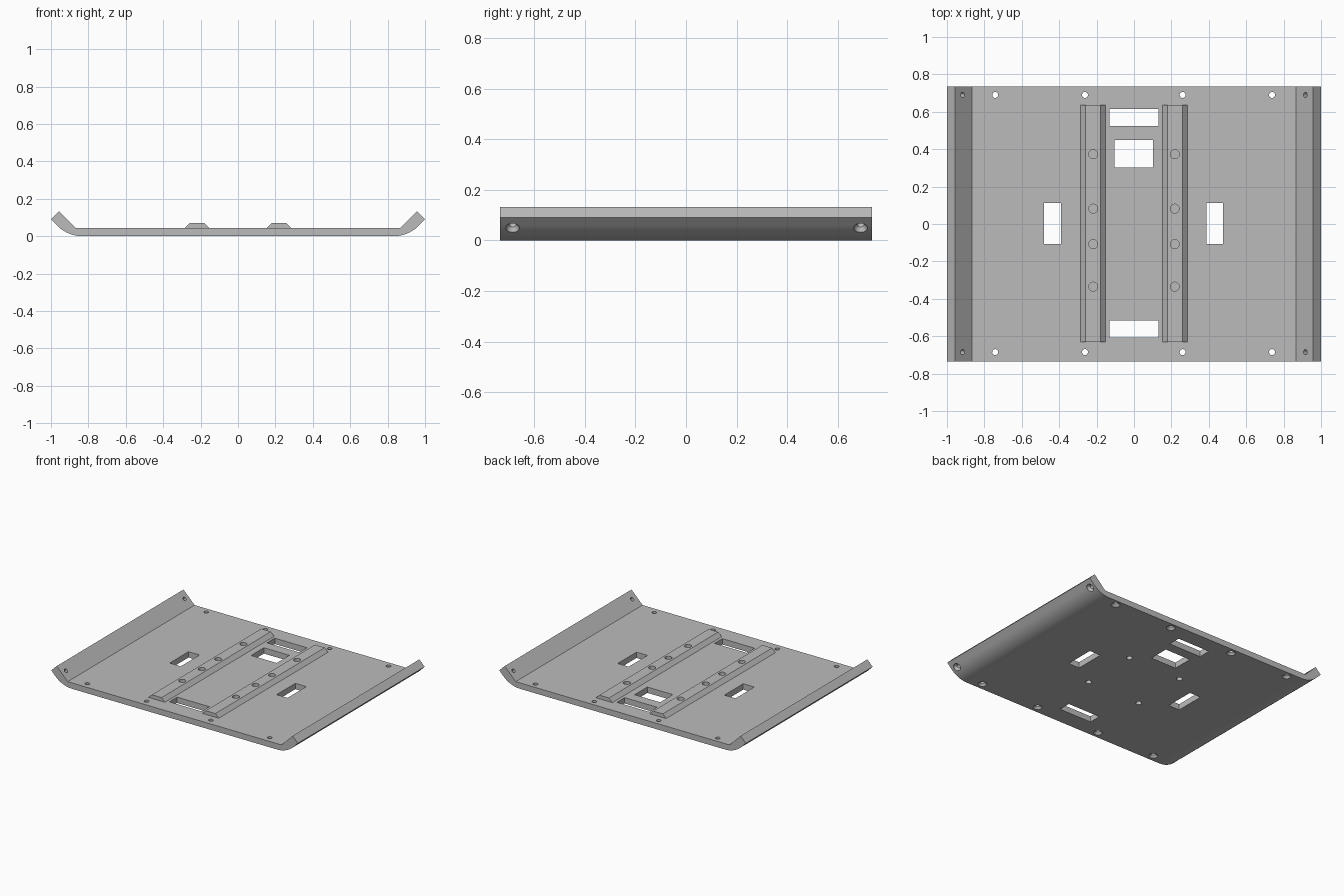
import bpy, bmesh, math
from mathutils import Matrix, Vector

if "Cube" in bpy.data.objects:
    bpy.data.objects.remove(bpy.data.objects["Cube"])

T = 0.043      # plate thickness
HALF = 0.735   # half length along y

grey = bpy.data.materials.new("plate_grey")
grey.diffuse_color = (0.5, 0.5, 0.5, 1)
grey.use_nodes = True
grey.node_tree.nodes["Principled BSDF"].inputs["Base Color"].default_value = grey.diffuse_color


def make_object(name, bm):
    bmesh.ops.recalc_face_normals(bm, faces=bm.faces)
    me = bpy.data.meshes.new(name)
    bm.to_mesh(me)
    bm.free()
    me.materials.append(grey)
    ob = bpy.data.objects.new(name, me)
    bpy.context.collection.objects.link(ob)
    return ob


def extrude_profile(name, pts, y0, y1):
    """Extrude an x-z outline along y."""
    bm = bmesh.new()
    face = bm.faces.new([bm.verts.new((x, y0, z)) for x, z in pts])
    res = bmesh.ops.extrude_face_region(bm, geom=[face])
    verts = [v for v in res["geom"] if isinstance(v, bmesh.types.BMVert)]
    bmesh.ops.translate(bm, verts=verts, vec=(0, y1 - y0, 0))
    return make_object(name, bm)


def add_round(bm, rings, mat, n=24):
    """Closed turned solid; rings are (radius, height) pairs."""
    loops = [[bm.verts.new(mat @ Vector((r * math.cos(2 * math.pi * i / n),
                                         r * math.sin(2 * math.pi * i / n), h)))
              for i in range(n)] for r, h in rings]
    for a, b in zip(loops, loops[1:]):
        for i in range(n):
            j = (i + 1) % n
            bm.faces.new((a[i], a[j], b[j], b[i]))
    bm.faces.new(loops[0][::-1])
    bm.faces.new(loops[-1])


def cut(ob, bm):
    """Subtract the solids in bm from ob."""
    cutter = make_object("cutter", bm)
    cutter.hide_render = True
    bpy.context.view_layer.objects.active = ob
    mod = ob.modifiers.new("cut", 'BOOLEAN')
    mod.operation, mod.solver, mod.object = 'DIFFERENCE', 'EXACT', cutter
    bpy.ops.object.modifier_apply(modifier=mod.name)
    bpy.data.objects.remove(cutter)


def shade(ob):
    bpy.ops.object.select_all(action='DESELECT')
    ob.select_set(True)
    bpy.context.view_layer.objects.active = ob
    bpy.ops.object.shade_smooth_by_angle(angle=math.radians(25))


# Plate with upturned flanges: rounded underside bend, sharp inner bend
R, X0 = 0.19, 0.832
right = [(X0 + R * math.sin(a), R * (1 - math.cos(a)))
         for a in (math.radians(45 * i / 10) for i in range(11))]
right += [(1.0, 0.09), (0.957, 0.133), (0.867, T)]
plate = extrude_profile("plate", right + [(-x, z) for x, z in reversed(right)], -HALF, HALF)

cutters = bmesh.new()
# Rectangular windows: x0, x1, y0, y1
for x0, x1, y0, y1 in [(-0.132, 0.13, 0.525, 0.615), (-0.105, 0.102, 0.302, 0.45),
                       (-0.132, 0.13, -0.607, -0.517),
                       (-0.48, -0.39, -0.106, 0.112), (0.387, 0.476, -0.106, 0.112)]:
    mat = Matrix.Translation(((x0 + x1) / 2, (y0 + y1) / 2, 0.02)) @ \
        Matrix.Diagonal((x1 - x0, y1 - y0, 0.2, 1))
    bmesh.ops.create_cube(cutters, size=1, matrix=mat)

# Screw holes countersunk from the underside, along the edges and in the flanges
for y in (-0.685, 0.69):
    for x in (-0.742, -0.262, 0.26, 0.738):
        add_round(cutters, [(0.03, -0.02), (0.03, 0.0), (0.016, 0.016), (0.016, 0.1)],
                  Matrix.Translation((x, y, 0)))
    for s in (-1, 1):
        mat = Matrix.Translation((s * 0.959, y, 0.049)) @ Matrix.Rotation(-s * math.pi / 4, 4, 'Y')
        add_round(cutters, [(0.027, -0.03), (0.027, 0.003), (0.014, 0.02), (0.014, 0.12)], mat)

# Blind holes in the underside
for x in (-0.217, 0.217):
    for y in (-0.21, 0.21):
        add_round(cutters, [(0.02, -0.02), (0.02, 0.036)], Matrix.Translation((x, y, 0)))
cut(plate, cutters)
shade(plate)

# Bevelled rails, each with four round holes
for name, s in (("left_rail", -1), ("right_rail", 1)):
    pts = [(s * x, z) for x, z in ((0.152, T), (0.179, 0.07), (0.258, 0.07), (0.285, T))]
    rail = extrude_profile(name, pts, -0.63, 0.637)
    holes = bmesh.new()
    for y in (-0.335, -0.108, 0.082, 0.373):
        add_round(holes, [(0.024, 0.0), (0.024, 0.1)], Matrix.Translation((s * 0.218, y, 0)))
    cut(rail, holes)
    shade(rail)
